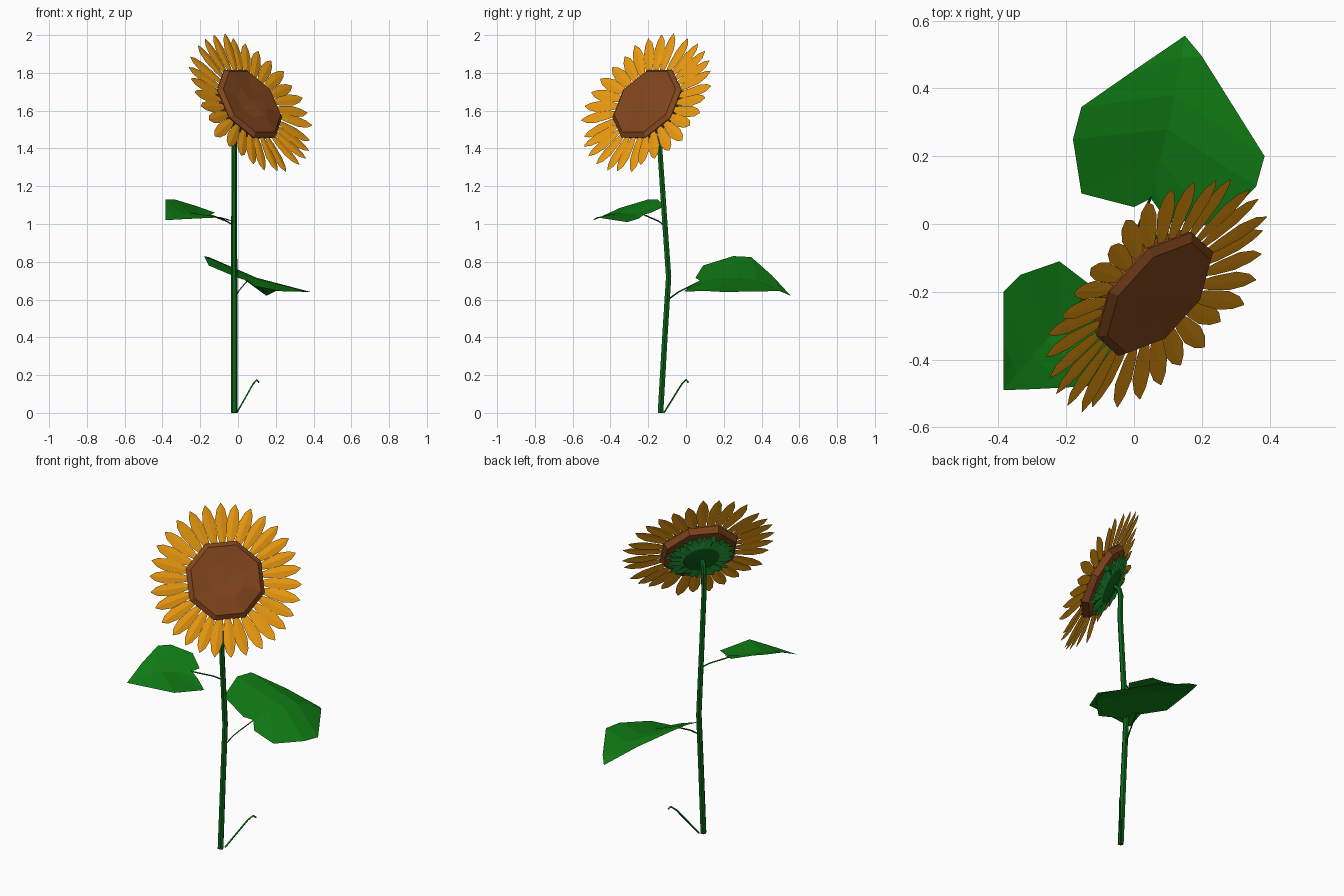
import bpy, bmesh, random
from math import sin, cos, pi
from mathutils import Vector, Matrix

if "Cube" in bpy.data.objects:
    bpy.data.objects.remove(bpy.data.objects["Cube"])

random.seed(4)


def material(name, rgb):
    m = bpy.data.materials.new(name)
    m.diffuse_color = (*rgb, 1)
    m.use_nodes = True
    m.node_tree.nodes["Principled BSDF"].inputs["Base Color"].default_value = m.diffuse_color
    return m


ORANGE = material("orange", (0.85, 0.33, 0.005))
BROWN = material("brown", (0.22, 0.06, 0.012))
LEAF = material("leaf_green", (0.005, 0.2, 0.007))
STEM = material("stem_green", (0.004, 0.13, 0.01))
LIGHT = material("light_green", (0.02, 0.38, 0.05))


def mesh_object(name, verts, faces, mat, matrix=None):
    me = bpy.data.meshes.new(name)
    me.from_pydata([tuple(v) for v in verts], [], faces)
    bm = bmesh.new()
    bm.from_mesh(me)
    bmesh.ops.recalc_face_normals(bm, faces=bm.faces)
    bm.to_mesh(me)
    bm.free()
    me.materials.append(mat)
    ob = bpy.data.objects.new(name, me)
    bpy.context.collection.objects.link(ob)
    if matrix:
        ob.matrix_world = matrix
    return ob


def tube(name, points, radius, mat, resolution=1, taper=1.0):
    cu = bpy.data.curves.new(name, 'CURVE')
    cu.dimensions = '3D'
    cu.bevel_depth = radius
    cu.bevel_resolution = resolution
    cu.use_fill_caps = True
    sp = cu.splines.new('POLY')
    sp.use_smooth = False
    sp.points.add(len(points) - 1)
    for i, p in enumerate(points):
        sp.points[i].co = (*p, 1)
        sp.points[i].radius = 1 + (taper - 1) * i / (len(points) - 1)
    cu.materials.append(mat)
    ob = bpy.data.objects.new(name, cu)
    bpy.context.collection.objects.link(ob)


def lathe(name, rings, sides, mat, matrix, jitter=0.0):
    """Stack of (radius, height) rings, closed by a centre point at each end."""
    verts, faces = [(0, 0, rings[0][1])], []
    for r, h in rings:
        for k in range(sides):
            a = 2 * pi * (k + 0.5) / sides
            j = random.uniform(-jitter, jitter) if r < 0.18 else 0
            verts.append((r * cos(a), r * sin(a), h + j))
    verts.append((0, 0, rings[-1][1]))
    for k in range(sides):
        n = (k + 1) % sides
        faces.append((0, 1 + n, 1 + k))
        for i in range(len(rings) - 1):
            a, b = 1 + i * sides, 1 + (i + 1) * sides
            faces.append((a + k, a + n, b + n, b + k))
        last = 1 + (len(rings) - 1) * sides
        faces.append((last + k, last + n, len(verts) - 1))
    return mesh_object(name, verts, faces, mat, matrix)


def ray_ring(name, count, profile, mat, matrix, phase=0.0, tilt=0.0, fold=0.0):
    """Ring of creased blades; profile rows are (radius, half width, height)."""
    verts, faces = [], []
    for k in range(count):
        rot = Matrix.Rotation(2 * pi * (k + phase) / count, 4, 'Z')
        t = random.uniform(-tilt, tilt)
        base = len(verts)
        for r, w, h in profile:
            z = h + t * (r - profile[0][0])
            for y, dz in ((-w, -fold * w), (0, 0), (w, -fold * w)):
                verts.append(rot @ Vector((r, y, z + dz)))
        for i in range(len(profile) - 1):
            for s in (0, 1):
                a = base + 3 * i + s
                faces.append((a, a + 3, a + 4, a + 1))
    return mesh_object(name, verts, faces, mat, matrix)


def leaf(name, rib, left, right):
    """Two halves hung from a midrib that has two more points than each edge."""
    k, verts, faces = len(left), rib + left + right, []
    for off in (k + 2, 2 * k + 2):
        faces.append((0, off, 1))
        for i in range(k - 1):
            faces.append((i + 1, off + i, off + i + 1, i + 2))
        faces.append((k, off + k - 1, k + 1))
    mesh_object(name, verts, faces, LEAF)


# flower head frame: z along the facing direction, y upwards
n = Vector((0.64, -0.58, 0.505)).normalized()
xa = Vector((0, 0, 1)).cross(n).normalized()
ya = n.cross(xa)
head = Matrix((xa, ya, n)).transposed().to_4x4()
head.translation = (0.065, -0.21, 1.64)

# seed disc, petals
lathe("seed_disc", [(0.205, -0.045), (0.224, -0.005), (0.2, 0.014), (0.1, 0.016)],
      8, BROWN, head, 0.009)
ray_ring("petals", 30,
         [(0.19, 0.012, -0.012), (0.25, 0.026, -0.008), (0.33, 0.034, -0.004),
          (0.385, 0.023, -0.002), (0.417, 0.002, 0)],
         ORANGE, head, 0.3, 0.09, 0.15)

# green cup and its pointed sepals behind the disc
lathe("cup", [(0.025, -0.09), (0.09, -0.078), (0.145, -0.06), (0.14, -0.044)],
      16, STEM, head)
for name, phase, h, reach in (("sepals_inner", 0, -0.06, 0.2), ("sepals_outer", 0.5, -0.068, 0.185)):
    ray_ring(name, 20, [(0.1, 0.016, h - 0.008), (0.15, 0.025, h), (reach, 0.001, h + 0.004)],
             LIGHT, head, phase, 0.15, 0.15)

# stem, curling over into the cup
tube("stem", [(-0.02, -0.135, 0), (-0.02, -0.112, 0.4), (-0.02, -0.092, 0.72),
              (-0.02, -0.115, 1.05), (-0.02, -0.14, 1.42), (-0.022, -0.137, 1.54),
              (-0.015, -0.142, 1.58), (0.0, -0.155, 1.598), (0.025, -0.175, 1.606)],
     0.017, STEM, 1, 0.8)

# leaf stalks and the small shoot at the base
tube("lower_leaf_stalk", [(-0.02, -0.095, 0.6), (0.0, -0.04, 0.64), (0.02, 0.01, 0.665),
                          (0.05, 0.08, 0.7)], 0.004, STEM, 0)
tube("upper_leaf_stalk", [(-0.02, -0.112, 0.99), (-0.06, -0.145, 1.015), (-0.1, -0.18, 1.03),
                          (-0.15, -0.225, 1.05)], 0.004, STEM, 0)
tube("base_shoot", [(-0.005, -0.115, 0.003), (0.05, -0.055, 0.1), (0.08, -0.022, 0.153),
                    (0.1, 0.0, 0.175), (0.11, 0.012, 0.162)], 0.005, LEAF, 0)

# large lower leaf
leaf("lower_leaf",
     [(0.05, 0.075, 0.70), (0.06, 0.12, 0.705), (0.075, 0.19, 0.715), (0.1, 0.28, 0.715),
      (0.12, 0.38, 0.70), (0.14, 0.49, 0.655), (0.15, 0.555, 0.62)],
     [(0, 0.05, 0.715), (-0.155, 0.09, 0.78), (-0.18, 0.25, 0.83), (-0.155, 0.345, 0.825),
      (0, 0.453, 0.73)],
     [(0.09, 0.02, 0.67), (0.24, -0.01, 0.643), (0.36, 0.11, 0.645), (0.385, 0.2, 0.64),
      (0.2, 0.495, 0.645)])

# smaller upper leaf
leaf("upper_leaf",
     [(-0.146, -0.223, 1.05), (-0.19, -0.26, 1.052), (-0.22, -0.3, 1.055),
      (-0.26, -0.345, 1.06), (-0.3, -0.39, 1.055), (-0.345, -0.44, 1.04), (-0.385, -0.49, 1.02)],
     [(-0.122, -0.185, 1.06), (-0.22, -0.11, 1.095), (-0.335, -0.15, 1.13),
      (-0.385, -0.2, 1.13), (-0.385, -0.35, 1.085)],
     [(-0.09, -0.247, 1.03), (-0.005, -0.31, 1.01), (-0.085, -0.475, 1.035),
      (-0.2, -0.482, 1.03), (-0.3, -0.487, 1.025)])
